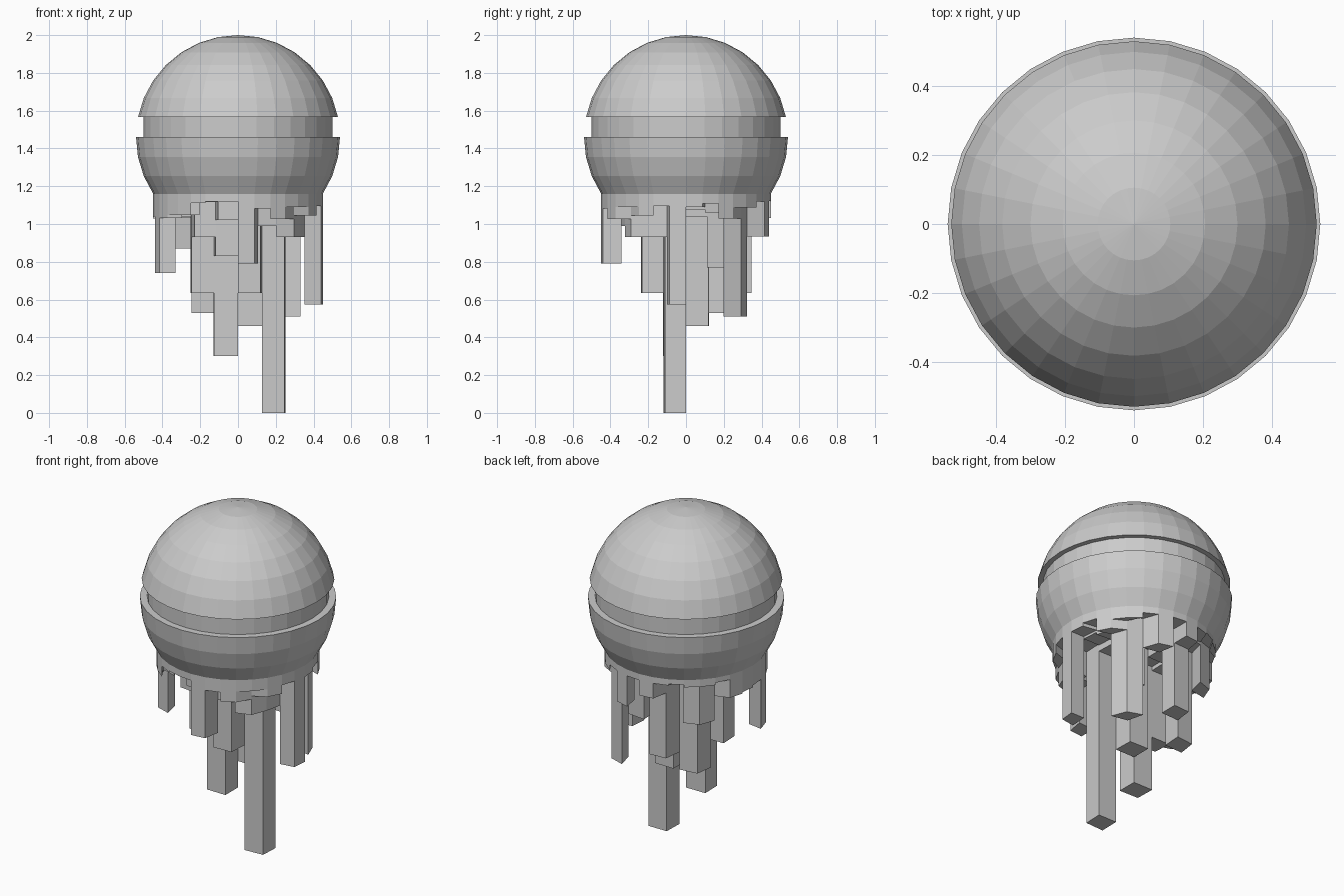
import bpy, bmesh, math, random

if "Cube" in bpy.data.objects:
    bpy.data.objects.remove(bpy.data.objects["Cube"])

R, CZ, SEG = 0.54, 1.46, 32
STEP = math.radians(11.25)
random.seed(4)


def finish(name, bm):
    bmesh.ops.recalc_face_normals(bm, faces=bm.faces)
    me = bpy.data.meshes.new(name)
    bm.to_mesh(me)
    bm.free()
    ob = bpy.data.objects.new(name, me)
    bpy.context.collection.objects.link(ob)
    return ob


def sphere_pt(k):
    return R * math.sin(k * STEP), CZ + R * math.cos(k * STEP)


# Globe: lathe of dome, recessed groove and lower bowl
profile = [sphere_pt(k) for k in range(1, 8)]
profile += [(0.5, sphere_pt(7)[1]), (0.5, CZ)]
profile += [sphere_pt(k) for k in range(8, 12)]
bm = bmesh.new()
rings = [[bm.verts.new((r * math.cos(2 * math.pi * s / SEG),
                        r * math.sin(2 * math.pi * s / SEG), z))
          for s in range(SEG)] for r, z in profile]
pole = bm.verts.new((0, 0, CZ + R))
for s in range(SEG):
    t = (s + 1) % SEG
    bm.faces.new((pole, rings[0][s], rings[0][t]))
    for a, b in zip(rings, rings[1:]):
        bm.faces.new((a[s], b[s], b[t], a[t]))
finish("globe_shell", bm)

# Underside: 8 x 8 grid blended into the 32-sided rim
RB, ZB = sphere_pt(11)


def grid_pt(i, j):
    u, v = (i - 4) / 4, (j - 4) / 4
    au, av = u * math.pi / 4, v * math.pi / 4
    c = RB * math.sqrt(0.5)
    x = u * RB * math.cos(av) + RB * math.sin(au) - u * c
    y = v * RB * math.cos(au) + RB * math.sin(av) - v * c
    return x * (1 + 0.08 * (1 - u * u) * (1 - v * v)), y


# Bottom heights of the hanging columns (column, row from the front)
depth = {
    (5, 3): 0.0, (3, 3): 0.30, (4, 4): 0.46, (6, 6): 0.51, (2, 5): 0.53,
    (7, 3): 0.575, (2, 3): 0.635, (4, 2): 0.635, (3, 6): 0.635,
    (0, 2): 0.74, (5, 5): 0.77, (4, 0): 0.79, (3, 2): 0.83, (1, 6): 0.87,
    (2, 2): 0.93, (6, 2): 0.93, (6, 1): 0.93, (5, 7): 0.935, (5, 1): 0.99,
    (3, 1): 1.02, (3, 0): 1.12, (7, 0): 1.09, (7, 4): 1.09, (7, 6): 1.03,
    (6, 7): 1.12, (0, 5): 1.02,
}
bm = bmesh.new()
for i in range(8):
    for j in range(8):
        z = depth.get((i, j), random.uniform(1.02, 1.14))
        pts = [grid_pt(i, j), grid_pt(i + 1, j),
               grid_pt(i + 1, j + 1), grid_pt(i, j + 1)]
        top = [bm.verts.new((x, y, ZB)) for x, y in pts]
        low = [bm.verts.new((x, y, z)) for x, y in pts]
        bm.faces.new(low[::-1])
        for k in range(4):
            n = (k + 1) % 4
            bm.faces.new((low[k], low[n], top[n], top[k]))
finish("hanging_columns", bm)
